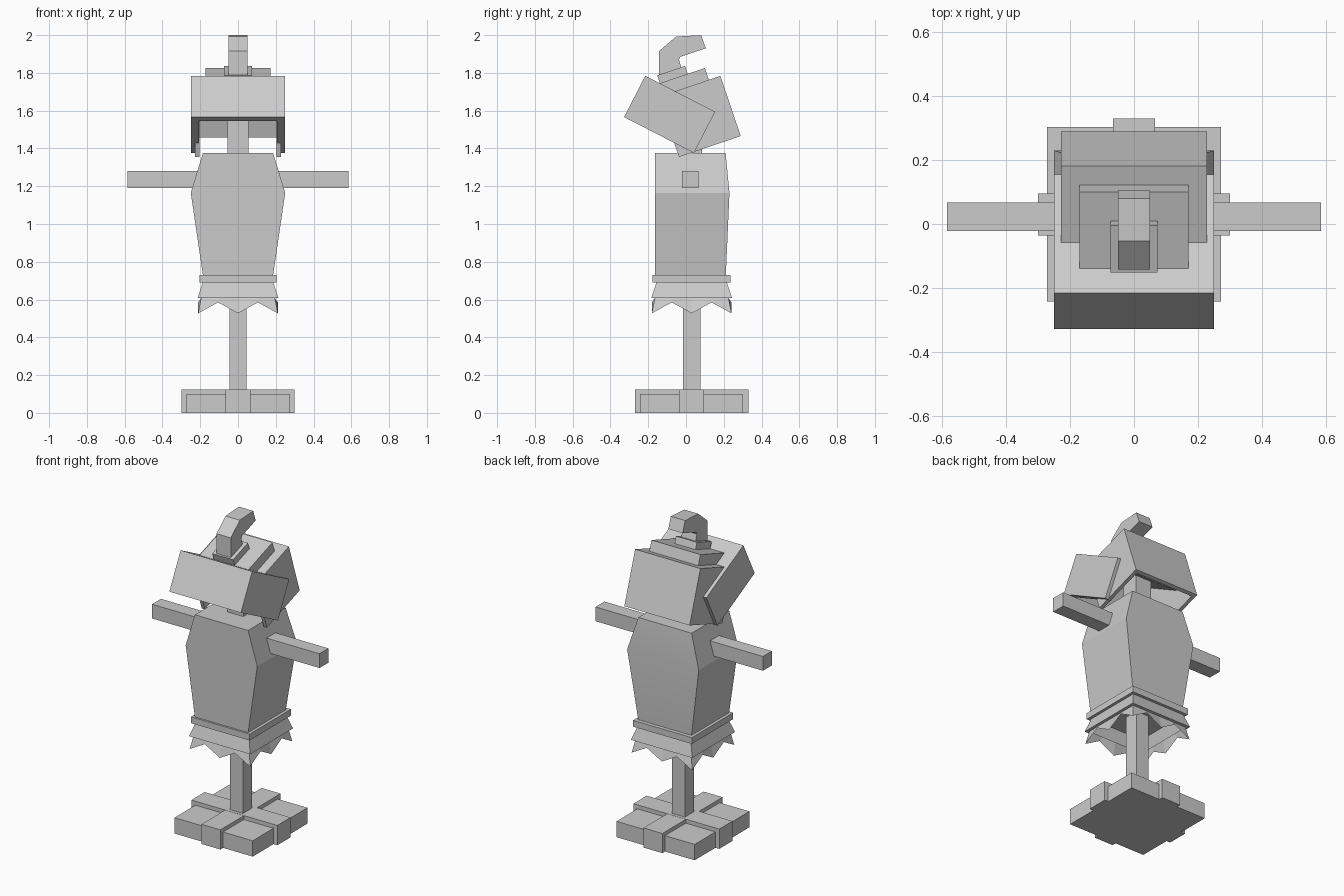
import bpy, bmesh, math
from mathutils import Matrix, Vector

default_cube = bpy.data.objects.get("Cube")
if default_cube:
    bpy.data.objects.remove(default_cube)

# One plain grey for everything
grey = bpy.data.materials.new("plain grey")
grey.use_nodes = True
colour = (0.6, 0.6, 0.6, 1)
grey.diffuse_color = colour
grey.node_tree.nodes["Principled BSDF"].inputs["Base Color"].default_value = colour

MID = 0.03  # depth of the post axis


def finish(name, bm):
    bmesh.ops.recalc_face_normals(bm, faces=bm.faces)
    mesh = bpy.data.meshes.new(name)
    bm.to_mesh(mesh)
    bm.free()
    mesh.materials.append(grey)
    obj = bpy.data.objects.new(name, mesh)
    bpy.context.collection.objects.link(obj)
    return obj


def box(name, half_x, y, z, frame=Matrix(), open_sides=(), wall=0):
    """Box symmetric in x; open_sides lists local directions left without a wall."""
    bm = bmesh.new()
    bmesh.ops.create_cube(bm, size=1)
    bm.normal_update()
    gone = [f for f in bm.faces
            if any(f.normal.dot(Vector(d)) > 0.9 for d in open_sides)]
    bmesh.ops.delete(bm, geom=gone, context='FACES')
    place = (Matrix.Translation((0, sum(y) / 2, sum(z) / 2))
             @ Matrix.Diagonal((2 * half_x, y[1] - y[0], z[1] - z[0], 1)))
    bm.transform(frame @ place)
    obj = finish(name, bm)
    if wall:
        shell = obj.modifiers.new("wall", 'SOLIDIFY')
        shell.thickness = wall
        shell.offset = -1
        shell.use_even_offset = True
    return obj


def loft(name, rings, caps=True):
    """Skin over a list of rings of points with equal counts."""
    bm = bmesh.new()
    loops = [[bm.verts.new(p) for p in ring] for ring in rings]
    n = len(loops[0])
    for a, b in zip(loops, loops[1:]):
        for i in range(n):
            j = (i + 1) % n
            bm.faces.new((a[i], a[j], b[j], b[i]))
    if caps:
        bm.faces.new(loops[0])
        bm.faces.new(loops[-1])
    return finish(name, bm)


def rect(hx, y0, y1, z):
    return [(-hx, y0, z), (hx, y0, z), (hx, y1, z), (-hx, y1, z)]


def tilted(y, z, degrees):
    return Matrix.Translation((0, y, z)) @ Matrix.Rotation(math.radians(degrees), 4, 'X')


# Stand
box("base_slab", 0.273, (MID - 0.273, MID + 0.273), (0, 0.1))
box("base_beam_across", 0.3, (MID - 0.066, MID + 0.066), (0, 0.125))
box("base_beam_along", 0.066, (MID - 0.3, MID + 0.3), (0, 0.124))
box("post", 0.046, (MID - 0.046, MID + 0.046), (0.1, 0.74))

# Torso, arms, neck and belt
torso = loft("torso", [rect(0.183, -0.165, 0.21, 0.71),
                       rect(0.25, -0.165, 0.23, 1.165),
                       rect(0.186, -0.165, 0.21, 1.375)])
box("arm_bar", 0.585, (-0.022, 0.067), (1.19, 1.28))
box("neck", 0.056, (MID - 0.056, MID + 0.056), (1.36, 1.62))
box("belt", 0.205, (MID - 0.207, MID + 0.205), (0.69, 0.73))


# Ragged skirt: a flared band over a zigzag hem
def skirt_ring(half, z_low, z_high):
    square = [(-1, -1), (-.5, -1), (0, -1), (.5, -1), (1, -1), (1, -.5), (1, 0), (1, .5),
              (1, 1), (.5, 1), (0, 1), (-.5, 1), (-1, 1), (-1, .5), (-1, 0), (-1, -.5)]
    return [(x * half, MID + y * half, z_high if i % 2 else z_low)
            for i, (x, y) in enumerate(square)]


loft("skirt", [skirt_ring(0.187, 0.69, 0.69), skirt_ring(0.214, 0.608, 0.608),
               skirt_ring(0.195, 0.608, 0.608), skirt_ring(0.211, 0.527, 0.585)], caps=False)

# Helmet, tipped forward, open below and at the face
helmet = tilted(-0.037, 1.355, 18.7)
box("helmet_shell", 0.228, (0, 0.345), (0, 0.336), helmet, [(0, 0, -1), (0, -1, 0)], 0.023)
box("crest_plate_lower", 0.171, (0.023, 0.281), (0.33, 0.402), helmet)
box("crest_plate_upper", 0.073, (0.029, 0.185), (0.4, 0.446), helmet)

# Visor, open below and behind
visor = tilted(-0.328, 1.566, -27.2)
box("visor", 0.25, (0, 0.416), (0, 0.2455), visor, [(0, 0, -1), (0, 1, 0)], 0.044)

# Plume curling backwards
plume = [(-0.143, 1.785), (-0.143, 1.915), (-0.053, 1.992), (0.08, 2.0),
         (0.105, 1.93), (-0.03, 1.885), (-0.037, 1.87), (-0.022, 1.82)]
loft("plume", [[(x, y, z) for y, z in plume] for x in (-0.05, 0.05)])

# Soften only the shallow bend of the torso's back
bpy.ops.object.select_all(action='DESELECT')
torso.select_set(True)
bpy.context.view_layer.objects.active = torso
bpy.ops.object.shade_smooth_by_angle(angle=math.radians(20))
